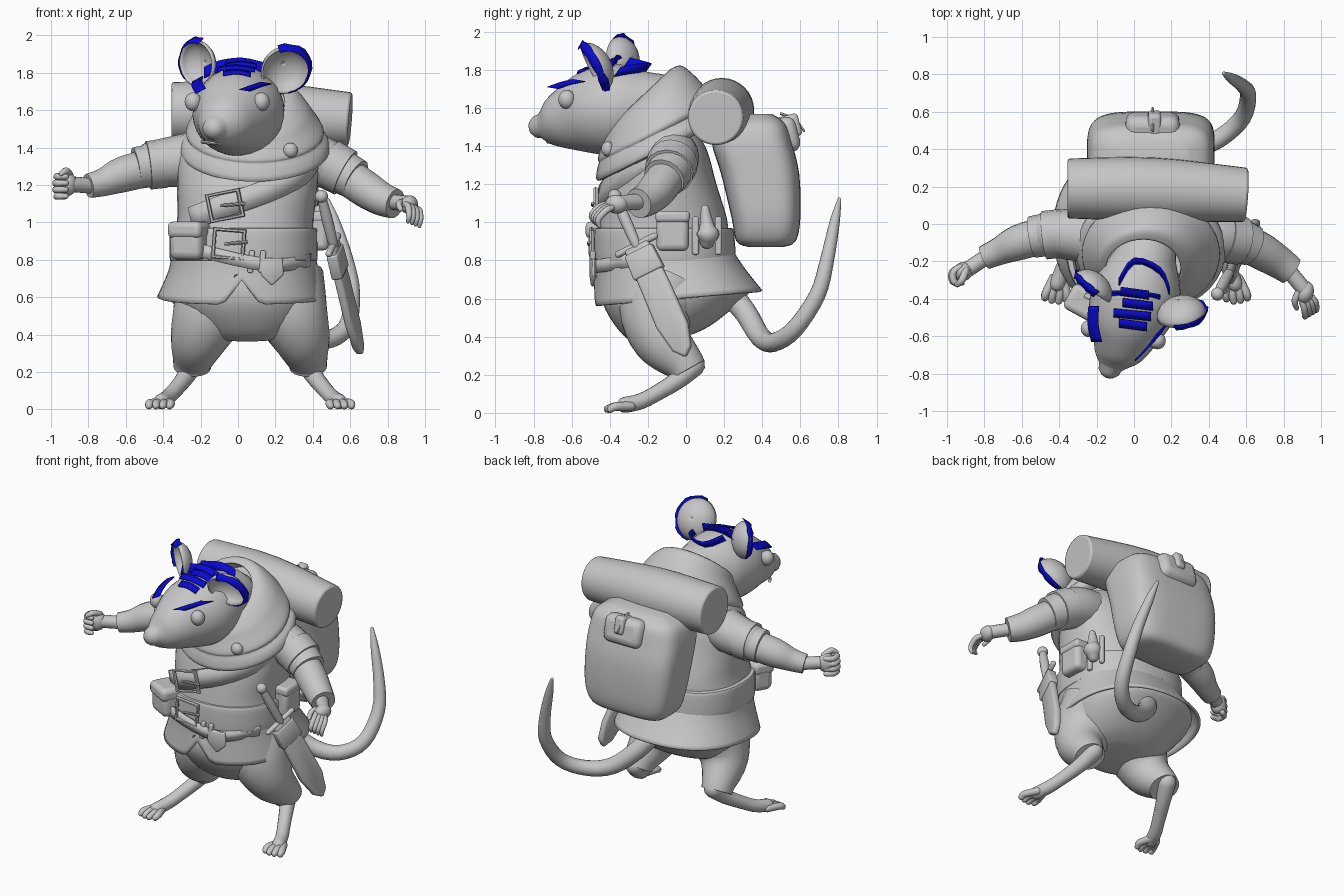
import bpy, math, random
from mathutils import Vector as V

if "Cube" in bpy.data.objects:
    bpy.data.objects.remove(bpy.data.objects["Cube"])
random.seed(3)

def material(name, c):
    m = bpy.data.materials.new(name)
    m.diffuse_color = (*c, 1)
    m.use_nodes = True
    m.node_tree.nodes["Principled BSDF"].inputs["Base Color"].default_value = m.diffuse_color
    return m
GREY = material("clay grey", (0.57, 0.57, 0.57))
BLUE = material("hair blue", (0.003, 0.003, 0.66))

# ---------- helpers ----------
def mesh(name, verts, faces, mat=GREY, solid=0, bevel=0):
    me = bpy.data.meshes.new(name)
    me.from_pydata([tuple(v) for v in verts], [], faces)
    me.validate()
    ob = bpy.data.objects.new(name, me)
    bpy.context.collection.objects.link(ob)
    me.materials.append(mat)
    if solid:
        m = ob.modifiers.new("solid", 'SOLIDIFY'); m.thickness = solid; m.offset = 0
    if bevel:
        m = ob.modifiers.new("bevel", 'BEVEL'); m.width = bevel; m.segments = 2
    return ob

def spline(pts, k=4):
    """Catmull-Rom through tuples of any length."""
    out = []
    for i in range(len(pts) - 1):
        a, b, c, d = pts[max(i-1, 0)], pts[i], pts[i+1], pts[min(i+2, len(pts)-1)]
        for s in range(k):
            t = s / k
            out.append(tuple(q + .5*t*(r-p + t*(2*p-5*q+4*r-w + t*(3*(q-r)+w-p)))
                             for p, q, r, w in zip(a, b, c, d)))
    return out + [tuple(pts[-1])]

def skin(name, rings, caps=True, **kw):
    n = len(rings[0])
    faces = [(j*n+i, j*n+(i+1) % n, (j+1)*n+(i+1) % n, (j+1)*n+i)
             for j in range(len(rings)-1) for i in range(n)]
    if caps:
        faces += [tuple(range(n))[::-1], tuple(range((len(rings)-1)*n, len(rings)*n))]
    return mesh(name, [v for r in rings for v in r], faces, **kw)

def loft(name, sections, n=40, power=2, tweak=None, **kw):
    """Sections: (cx, cy, z, rx, ry, slope of z along y)."""
    rings = []
    for cx, cy, z, rx, ry, sl in spline(sections):
        ring = []
        for i in range(n):
            a = 2*math.pi*i/n
            c, s = math.cos(a), math.sin(a)
            x = rx*math.copysign(abs(c)**(2/power), c)
            y = ry*math.copysign(abs(s)**(2/power), s)
            p = V((cx+x, cy+y, z+sl*y))
            ring.append(tweak(p) if tweak else p)
        rings.append(ring)
    return skin(name, rings, **kw)

def tube(name, pts, n=16, round_ends=True, **kw):
    """Points: (x, y, z, radius)."""
    P = spline(pts)
    c, r = [V(p[:3]) for p in P], [p[3] for p in P]
    if round_ends:
        d0, d1, r0, r1 = (c[0]-c[1]).normalized(), (c[-1]-c[-2]).normalized(), r[0], r[-1]
        ends = [(.5, .87), (.87, .5), (.98, .15)]
        c = [c[0]+d0*r0*k for k, _ in ends[::-1]] + c + [c[-1]+d1*r1*k for k, _ in ends]
        r = [r0*s for _, s in ends[::-1]] + r + [r1*s for _, s in ends]
    u = (c[1]-c[0]).orthogonal()
    rings = []
    for i in range(len(c)):
        t = (c[min(i+1, len(c)-1)] - c[max(i-1, 0)]).normalized()
        u = (u - t*u.dot(t)).normalized()
        w = t.cross(u)
        rings.append([c[i] + r[i]*(u*math.cos(2*math.pi*j/n) + w*math.sin(2*math.pi*j/n)) for j in range(n)])
    return skin(name, rings, **kw)

def blob(name, loc, size, rot=(0, 0, 0)):
    bpy.ops.mesh.primitive_uv_sphere_add(segments=24, ring_count=14, radius=1, location=loc, rotation=rot)
    o = bpy.context.object
    o.name, o.scale = name, size
    o.data.materials.append(GREY)

def box(name, loc, size, rot=(0, 0, 0), bevel=.02):
    bpy.ops.mesh.primitive_cube_add(size=1, location=loc, rotation=rot)
    o = bpy.context.object
    o.name, o.scale = name, size
    bpy.ops.object.transform_apply(location=False, rotation=False, scale=True)
    o.data.materials.append(GREY)
    m = o.modifiers.new("bevel", 'BEVEL'); m.width = bevel; m.segments = 3

def ribbon(name, pts, w, solid=.02, mat=GREY):
    w = V(w)
    P = [V(p) for p in spline(pts, 3)]
    n = len(P)
    return mesh(name, [p-w/2 for p in P] + [p+w/2 for p in P],
                [(i, i+1, n+i+1, n+i) for i in range(n-1)], mat=mat, solid=solid)

def plate(name, o, u, v, outline, thick, bevel=.01):
    o, u, v = V(o), V(u).normalized(), V(v).normalized()
    return mesh(name, [o+u*a+v*b for a, b in outline], [tuple(range(len(outline)))], solid=thick, bevel=bevel)

def buckle(name, loc, w, h, roll):
    bpy.ops.mesh.primitive_torus_add(major_segments=4, minor_segments=6, major_radius=.7, minor_radius=.09)
    o = bpy.context.object
    o.name = name
    o.data.materials.append(GREY)
    for v in o.data.vertices:
        x, y = (v.co.x-v.co.y)*.707, (v.co.x+v.co.y)*.707
        v.co = (x*w, -v.co.z*.15, y*h)
    o.location, o.rotation_euler = loc, (0, roll, 0)
    tube(name + "_prong", [(loc[0]-w*.1, loc[1]-.015, loc[2], .009), (loc[0]+w*.6, loc[1]-.015, loc[2]+.01, .009)], n=8)

# ---------- head ----------
tube("head", [(.06, -.18, 1.62, .17), (.02, -.35, 1.60, .235), (-.03, -.5, 1.575, .222), (-.07, -.63, 1.54, .165),
              (-.105, -.71, 1.515, .115), (-.125, -.762, 1.505, .065)], n=32)
tube("mouth", [(-.19, -.66, 1.43, .01), (-.135, -.725, 1.425, .01), (-.06, -.70, 1.42, .01)], n=8)
for i, p in enumerate([(.125, -.625, 1.645), (-.24, -.56, 1.645)]):
    blob(f"eye_{i}", p, (.045, .045, .05))

def ear(name, c, R, normal, a0, a1):
    nrm, c = V(normal).normalized(), V(c)
    u = nrm.cross(V((0, 0, 1))).normalized()     # points to the model's left (-x)
    w = u.cross(nrm)
    ring = lambda r, d, n=28: [c + nrm*d + r*(u*math.cos(2*math.pi*i/n)*.95 + w*math.sin(2*math.pi*i/n)) for i in range(n)]
    skin(name, [ring(R*math.cos(t), -R*.7*math.sin(t)) for t in [.02, .3, .6, .9, 1.2, 1.4, 1.565]], caps=False, solid=.012)
    # jagged fur trim along the outer rim
    P, n = [], 12
    for i in range(n+1):
        a = a0 + (a1-a0)*i/n
        e = u*math.cos(a)*.95 + w*math.sin(a)
        k = random.uniform(0, .01)
        P += [c + e*(R-.008) + nrm*(.012+k), c + e*(R+.012+k) - nrm*(.018+k)]
    mesh(name + "_fur", P, [(2*i, 2*i+1, 2*i+3, 2*i+2) for i in range(n)], mat=BLUE, solid=.005)

ear("left_ear", (-.225, -.345, 1.85), .12, (-.62, -.75, -.1), -.75, 1.9)
ear("right_ear", (.255, -.49, 1.81), .135, (.15, -.85, -.45), 1.2, 4.5)

# hair strips and brows
for i, (x0, x1, y, z) in enumerate([(-.08, .07, -.53, 1.80), (-.11, .09, -.475, 1.825), (-.06, .1, -.42, 1.845), (-.07, .08, -.36, 1.86)]):
    ribbon(f"hair_strip_{i}", [(x0, y, z-.005), ((x0+x1)/2, y-.01, z+.005), (x1, y-.02, z-.01)], (.0, .045, .02), .008, BLUE)
ribbon("front_hair", [(-.18, -.37, 1.80), (-.1, -.37, 1.835), (.02, -.37, 1.85), (.14, -.39, 1.825)], (0, .02, .06), .008, BLUE)
ribbon("back_hair", [(-.08, -.31, 1.84), (0, -.2, 1.81), (.14, -.25, 1.81), (.19, -.36, 1.79)], (0, .035, .05), .008, BLUE)
ribbon("left_brow", [(-.215, -.44, 1.765), (-.22, -.53, 1.74), (-.2, -.63, 1.705)], (.055, .0, .03), .008, BLUE)
ribbon("right_brow", [(.15, -.56, 1.745), (.1, -.63, 1.73), (.035, -.70, 1.705)], (.06, .06, -.01), .008, BLUE)

# ---------- body ----------
loft("tunic_body", [(.03, -.08, .72, .36, .36, 0), (.03, -.12, .9, .375, .345, 0), (.04, -.12, 1.02, .365, .335, 0),
                    (.05, -.13, 1.2, .375, .29, 0), (.06, -.12, 1.38, .37, .23, 0), (.07, -.13, 1.5, .25, .17, 0)], power=2.3)

def notch(p):
    if p.y < 0 and p.z < .72:
        p.z += max(0, .13 - 1.3*abs(p.x-.02)) * min(1, (.72-p.z)/.1)
    return p
loft("tunic_skirt", [(.03, -.11, .84, .375, .355, 0), (.03, -.08, .74, .395, .385, .03), (.02, -.04, .6, .445, .435, .09)],
     n=80, power=2.3, tweak=notch, caps=False, solid=.015)
loft("belt", [(.03, -.11, .8, .385, .365, 0), (.03, -.11, .81, .395, .372, 0), (.03, -.115, .95, .395, .367, 0),
              (.03, -.115, .97, .385, .355, 0)], power=2.3)
# hood-like cowl, rising behind the head
loft("cowl", [(.09, -.13, 1.38, .34, .27, .48), (.09, -.14, 1.385, .39, .32, .5), (.09, -.145, 1.43, .385, .315, .5),
              (.09, -.16, 1.46, .355, .29, .5), (.09, -.16, 1.49, .36, .295, .52), (.085, -.175, 1.56, .315, .26, .6),
              (.08, -.2, 1.61, .275, .225, .75), (.06, -.22, 1.645, .24, .19, .9), (.05, -.24, 1.645, .2, .16, .95)],
     caps=False, solid=.015)
blob("cowl_button", (.28, -.41, 1.385), (.04, .035, .04))

# straps, buckles, pouches
ribbon("chest_strap", [(-.25, -.38, 1.02), (-.07, -.45, 1.09), (.16, -.42, 1.17), (.35, -.3, 1.27), (.43, -.12, 1.4)],
       (-.03, 0, .12), .025)
buckle("chest_buckle", (-.07, -.475, 1.09), .17, .14, -.2)
buckle("belt_buckle", (-.05, -.495, .885), .16, .15, .08)
ribbon("hanging_belt", [(-.2, -.47, .85), (.0, -.495, .8), (.2, -.47, .77), (.38, -.3, .8)], (.01, 0, .07), .02)
plate("belt_tongue", (.18, -.49, .79), (1, .15, 0), (0, 0, 1), [(-.06, .02), (.06, .02), (.065, -.07), (.0, -.13), (-.06, -.07)], .02)
for x in (.07, .13):
    box("belt_loop", (x, -.49, .79), (.03, .03, .12), (0, .1, 0), .008)
box("front_pouch", (-.26, -.42, .90), (.19, .14, .2), (0, 0, -.5), .04)
box("front_pouch_flap", (-.262, -.425, .96), (.2, .15, .09), (0, 0, -.5), .03)
box("side_pouch", (.42, -.07, .95), (.13, .17, .2), bevel=.03)
box("side_pouch_flap", (.425, -.07, 1.03), (.135, .18, .06), bevel=.02)
tube("flask", [(.43, .11, .9, .04), (.44, .115, .94, .06), (.435, .11, .98, .04), (.43, .1, 1.07, .022)])
for y in (.05, .17):
    box("side_belt_loop", (.41, y, .93), (.03, .035, .2), bevel=.01)

# sheathed sword
G, T = V((.51, -.26, .88)), V((.655, .0, .29))
down, across = (T-G).normalized(), V((.05, .2, .11)).normalized()
across = (across - down*across.dot(down)).normalized()
plate("sheath", G, across, down, [(-.07, .0), (.07, 0), (.085, .25), (.085, .5), (.05, .62), (0, .66), (-.05, .6), (-.08, .45)], .045, .015)
plate("sheath_band", G, across, down, [(-.08, .03), (.08, .03), (.09, .17), (-.085, .17)], .06)
tube("sword_guard", [(*(G-across*.11), .018), (*(G+across*.11), .018)], n=10)
tube("sword_grip", [(*G, .025), (*(G-down*.14), .03), (*(G-down*.27), .024)])
blob("sword_pommel", G-down*.29, (.035, .035, .035))

# ---------- arms ----------
tube("left_sleeve", [(-.15, -.09, 1.36, .14), (-.3, -.06, 1.33, .14), (-.44, -.05, 1.315, .125)])
tube("left_sleeve_cuff", [(-.39, -.05, 1.315, .13), (-.48, -.06, 1.305, .13)], round_ends=False)
tube("left_sleeve_fold", [(-.46, -.055, 1.305, .115), (-.545, -.07, 1.29, .112)], round_ends=False)
tube("left_forearm", [(-.45, -.05, 1.3, .1), (-.62, -.1, 1.255, .095), (-.72, -.145, 1.215, .075), (-.8, -.18, 1.195, .065)], round_ends=False)
tube("left_wrist", [(-.78, -.17, 1.195, .042), (-.9, -.25, 1.205, .042)])
blob("left_palm", (-.915, -.255, 1.205), (.055, .05, .065), (0, 0, .5))
tube("right_sleeve", [(.25, -.09, 1.36, .14), (.4, -.07, 1.34, .14), (.53, -.07, 1.29, .125)])
tube("right_sleeve_cuff", [(.48, -.07, 1.315, .135), (.575, -.09, 1.265, .13)], round_ends=False)
tube("right_sleeve_fold", [(.56, -.085, 1.27, .118), (.63, -.115, 1.23, .112)], round_ends=False)
tube("right_forearm", [(.55, -.08, 1.27, .1), (.68, -.145, 1.18, .1), (.77, -.2, 1.125, .09), (.84, -.25, 1.1, .08)], round_ends=False)
tube("right_wrist", [(.82, -.24, 1.11, .042), (.91, -.35, 1.1, .042)])
blob("right_palm", (.915, -.365, 1.095), (.045, .06, .05), (0, .4, -.3))
for i in range(4):
    z, k = 1.14 + i*.035, abs(i-1.5)*.006
    tube(f"left_finger_{i}", [(-.93, -.23, z, .018), (-.975+k, -.26, z, .019), (-.97+k, -.31, z, .018), (-.92, -.315, z, .015)], n=10)
    x, z = .89 + i*.02, 1.1 - i*.008
    tube(f"right_finger_{i}", [(x, -.39, z, .017), (x+.02, -.45+i*.01, z-.015, .018), (x+.025, -.495+i*.012, z-.06, .016),
                               (x+.02, -.485+i*.01, z-.095, .011)], n=10)
tube("left_thumb", [(-.9, -.25, 1.255, .02), (-.92, -.3, 1.275, .02), (-.945, -.325, 1.26, .014)], n=10)
tube("right_thumb", [(.89, -.35, 1.11, .02), (.86, -.41, 1.1, .018), (.87, -.45, 1.07, .013)], n=10)

# ---------- legs, mirrored about x = 0.06 ----------
loft("breeches_seat", [(.05, -.08, .39, .15, .12, .2), (.05, -.06, .42, .25, .21, .25), (.05, -.03, .51, .34, .32, .25),
                       (.03, -.04, .63, .41, .4, .1), (.03, -.06, .75, .37, .36, 0)], power=2.2)
for side, mx in (("left", lambda x: x), ("right", lambda x: .13 - x)):
    leg = lambda name, pts, **kw: tube(f"{side}_{name}", [(mx(p[0]), *p[1:]) for p in pts], **kw)
    leg("breeches", [(-.1, -.1, .66, .24), (-.155, -.15, .52, .2), (-.21, -.12, .38, .155), (-.24, -.02, .27, .11),
                     (-.245, .01, .225, .1)], n=24, round_ends=False)
    leg("shin", [(-.24, .04, .25, .06), (-.28, -.04, .175, .048), (-.34, -.16, .1, .042), (-.38, -.24, .06, .042),
                 (-.41, -.32, .042, .042)])
    for i in range(4):
        x = -.35 - i*.037
        leg(f"toe_{i}", [(-.385-i*.015, -.29, .035, .025), (x-.01, -.37, .033, .023), (x-.015, -.415+abs(i-1.3)*.012, .02, .02)], n=10)

# ---------- tail ----------
tube("tail", [(.08, .2, .66, .07), (.15, .31, .53, .06), (.3, .39, .4, .055), (.46, .46, .37, .05), (.58, .57, .44, .047),
              (.61, .69, .62, .043), (.58, .74, .8, .037), (.52, .78, 1.0, .027), (.48, .805, 1.12, .01)])

# ---------- backpack ----------
loft("backpack", [(.1, .42, .87, .2, .09, 0), (.1, .42, .9, .28, .155, 0), (.1, .42, 1.02, .325, .18, 0), (.09, .39, 1.25, .34, .205, 0),
                  (.09, .345, 1.42, .335, .21, 0), (.09, .34, 1.52, .3, .18, 0), (.09, .35, 1.57, .2, .1, 0)], power=4, n=48)
box("backpack_pocket", (.1, .515, 1.455), (.29, .15, .19), (.25, 0, 0), .05)
box("pocket_strap", (.11, .53, 1.5), (.07, .14, .12), (.25, 0, 0), .02)
tube("loose_string", [(.1, .5, 1.57, .008), (.1, .57, 1.54, .008), (.1, .62, 1.48, .006)], n=6)
tube("bedroll", [(-.355, .19, 1.59, .16), (.1, .185, 1.585, .17), (.6, .155, 1.55, .145)], n=32, round_ends=False, bevel=.012)

# smooth shading with kept edges
bpy.ops.object.select_all(action='SELECT')
bpy.context.view_layer.objects.active = bpy.data.objects["head"]
bpy.ops.object.shade_smooth_by_angle(angle=math.radians(40))
